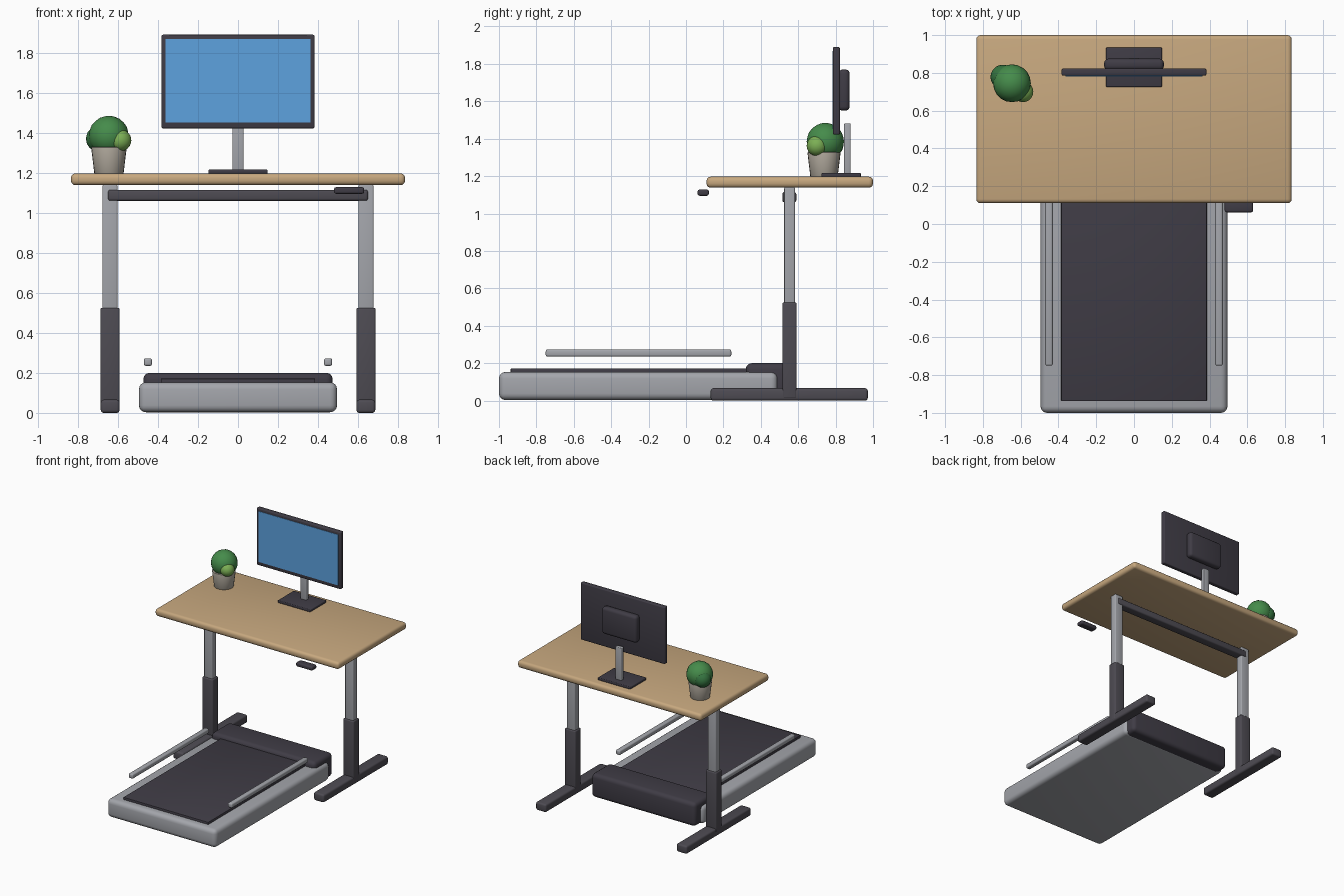
import bpy
from math import radians

if "Cube" in bpy.data.objects:
    bpy.data.objects.remove(bpy.data.objects["Cube"])


def material(name, r, g, b):
    m = bpy.data.materials.new(name)
    m.diffuse_color = (r, g, b, 1)
    m.use_nodes = True
    m.node_tree.nodes["Principled BSDF"].inputs["Base Color"].default_value = m.diffuse_color
    return m


WOOD = material("wood", 0.57, 0.39, 0.21)
DARK = material("dark_plastic", 0.05, 0.045, 0.06)
FRAME = material("dark_frame", 0.075, 0.07, 0.085)
METAL = material("metal", 0.37, 0.38, 0.41)
SCREEN = material("screen_blue", 0.11, 0.36, 0.74)
POT = material("pot_clay", 0.43, 0.39, 0.33)
GREEN = material("leaf_green", 0.06, 0.26, 0.07)
DEEP = material("leaf_deep", 0.035, 0.17, 0.05)
LIGHT = material("leaf_light", 0.2, 0.43, 0.09)


def finish(name, mat, bevel=0, segments=3):
    ob = bpy.context.object
    ob.name = name
    ob.data.materials.append(mat)
    if bevel:
        mod = ob.modifiers.new("Bevel", "BEVEL")
        mod.width = bevel
        mod.segments = segments
        bpy.ops.object.modifier_apply(modifier=mod.name)
    bpy.ops.object.shade_smooth_by_angle(angle=radians(35))
    return ob


def box(name, x, y, z, mat, bevel=0.008, segments=3):
    """Bevelled box from (min, max) pairs on each axis."""
    bpy.ops.mesh.primitive_cube_add(size=1, location=[sum(r) / 2 for r in (x, y, z)])
    bpy.context.object.scale = [r[1] - r[0] for r in (x, y, z)]
    bpy.ops.object.transform_apply(location=False, rotation=False, scale=True)
    return finish(name, mat, bevel, segments)


def leaf_ball(name, loc, r, mat):
    bpy.ops.mesh.primitive_ico_sphere_add(subdivisions=3, radius=r, location=loc)
    return finish(name, mat)


# Desk top, cross beam and height controller
box("desktop", (-0.835, 0.835), (0.11, 1.0), (1.138, 1.197), WOOD, 0.022)
box("cross_beam", (-0.65, 0.65), (0.515, 0.59), (1.06, 1.115), FRAME, 0.012)
box("height_controller", (0.48, 0.63), (0.062, 0.122), (1.095, 1.128), DARK, 0.01)

# Telescopic legs, feet and treadmill side rails, one per side
for side, s in (("left", -1), ("right", 1)):
    def pair(a, b):
        return tuple(sorted((s * a, s * b)))
    box(side + "_upper_leg", pair(0.602, 0.678), (0.525, 0.583), (0.45, 1.14), METAL)
    box(side + "_lower_leg", pair(0.591, 0.688), (0.515, 0.592), (0.01, 0.525), FRAME, 0.01)
    box(side + "_foot", pair(0.592, 0.686), (0.132, 0.972), (0.0, 0.066), FRAME, 0.014)
    box(side + "_side_rail", pair(0.43, 0.47), (-0.75, 0.242), (0.235, 0.273), METAL, 0.01)

# Treadmill
box("treadmill_deck", (-0.495, 0.495), (-1.0, 0.49), (0.003, 0.153), METAL, 0.035, 4)
box("running_belt", (-0.386, 0.386), (-0.938, 0.42), (0.13, 0.172), DARK, 0.005, 2)
box("motor_cover", (-0.473, 0.473), (0.32, 0.56), (0.005, 0.2), DARK, 0.032, 4)

# Monitor
box("monitor_base", (-0.148, 0.148), (0.725, 0.935), (1.195, 1.217), DARK, 0.006)
box("monitor_post", (-0.028, 0.028), (0.845, 0.88), (1.2, 1.482), METAL, 0.006)
box("monitor_body", (-0.383, 0.383), (0.785, 0.823), (1.422, 1.89), DARK, 0.008)
box("monitor_screen", (-0.362, 0.362), (0.782, 0.79), (1.452, 1.868), SCREEN, 0)
box("monitor_back_housing", (-0.158, 0.158), (0.815, 0.875), (1.55, 1.77), DARK, 0.022)

# Potted plant
bpy.ops.mesh.primitive_cone_add(vertices=24, radius1=0.073, radius2=0.089, depth=0.132,
                                location=(-0.645, 0.738, 1.262))
finish("plant_pot", POT, 0.004, 2)
leaf_ball("foliage_main", (-0.646, 0.745, 1.385), 0.1, GREEN)
leaf_ball("foliage_back", (-0.695, 0.778, 1.37), 0.065, DEEP)
leaf_ball("foliage_front", (-0.588, 0.7, 1.362), 0.055, LIGHT)
